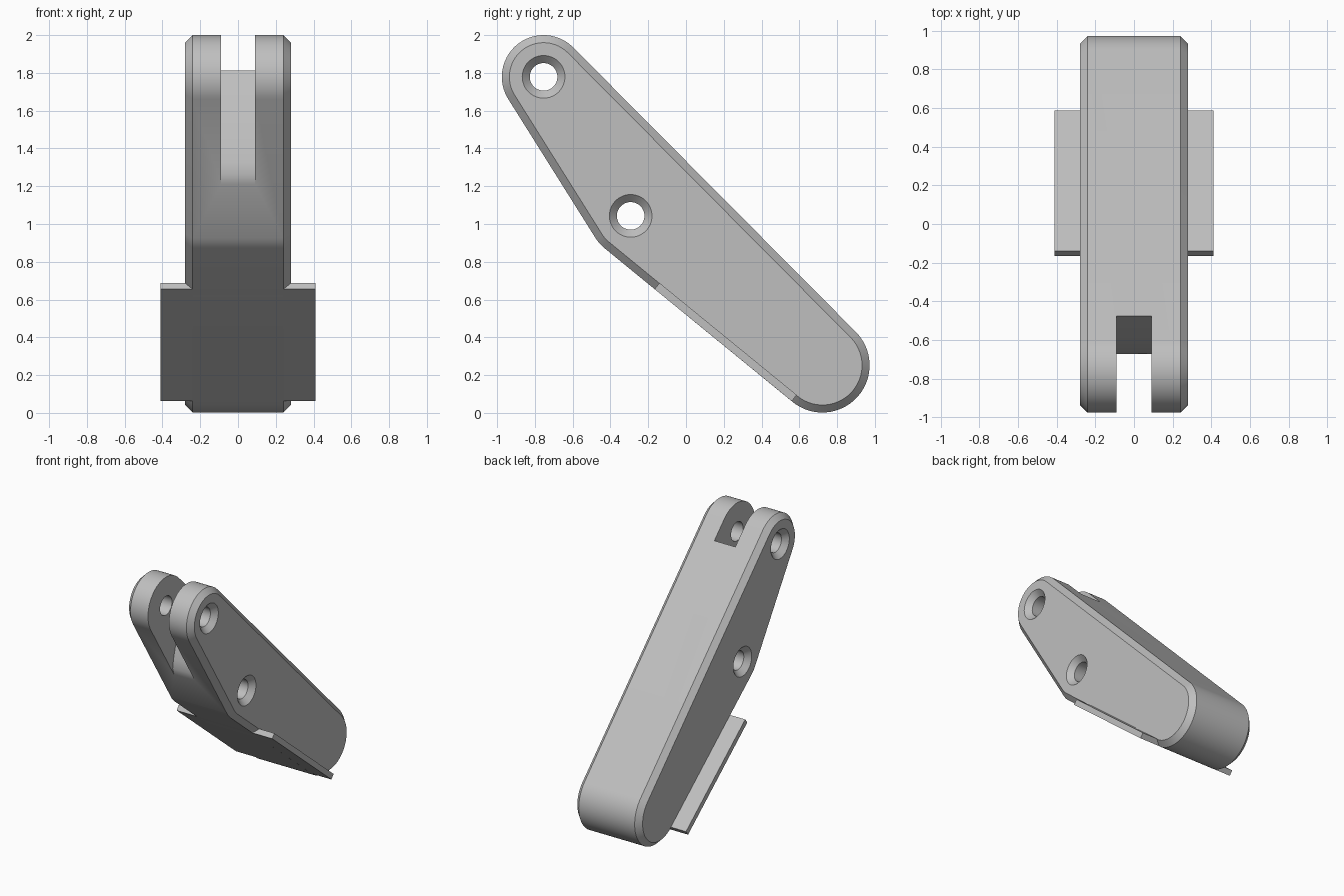
import bpy, bmesh, math
from mathutils import Vector

old = bpy.data.objects.get("Cube")
if old:
    bpy.data.objects.remove(old, do_unlink=True)

grey = bpy.data.materials.new("plain grey")
grey.use_nodes = True
COLOUR = (0.52, 0.52, 0.52, 1)
grey.diffuse_color = COLOUR
grey.node_tree.nodes["Principled BSDF"].inputs["Base Color"].default_value = COLOUR

# Pin centres and rounding radii in the (y, z) plane, clockwise from the right side
TOP, MID, FOOT = Vector((-0.754, 1.779)), Vector((-0.293, 1.043)), Vector((0.722, 0.252))
LOBES = [(TOP, 0.221), (FOOT, 0.25), (MID, 0.22)]
HALF, CHAMFER = 0.28, 0.04


def rounded_outline(lobes, inset=0.0, step=math.radians(5)):
    """Outline wrapped around circles: an arc on each, tangent lines between."""
    n = len(lobes)
    normals = []
    for i, (c, r) in enumerate(lobes):
        c2, r2 = lobes[(i + 1) % n]
        d = c2 - c
        normals.append(math.atan2(d.y, d.x) + math.acos((r - r2) / d.length))
    points = []
    for i, (c, r) in enumerate(lobes):
        start = normals[i - 1]
        sweep = (start - normals[i]) % math.tau
        count = max(4, round(sweep / step))
        for k in range(count + 1):
            a = start - sweep * k / count
            points.append(c + (r - inset) * Vector((math.cos(a), math.sin(a))))
    return points


def circle(centre, radius, sides=48):
    return [centre + radius * Vector((math.cos(-a), math.sin(-a)))
            for a in (math.tau * k / sides for k in range(sides))]


def loft(name, sections):
    """Solid through matching (x, outline) sections, capped at both ends."""
    bm = bmesh.new()
    rings = [[bm.verts.new((x, *p)) for p in pts] for x, pts in sections]
    for a, b in zip(rings, rings[1:]):
        for i in range(len(a)):
            bm.faces.new((a[i - 1], a[i], b[i], b[i - 1]))
    bm.faces.new(rings[0])
    bm.faces.new(rings[-1][::-1])
    bmesh.ops.recalc_face_normals(bm, faces=bm.faces)
    mesh = bpy.data.meshes.new(name)
    bm.to_mesh(mesh)
    bm.free()
    obj = bpy.data.objects.new(name, mesh)
    bpy.context.collection.objects.link(obj)
    mesh.materials.append(grey)
    return obj


def cut(obj, cutter):
    mod = obj.modifiers.new("cut", 'BOOLEAN')
    mod.operation = 'DIFFERENCE'
    mod.solver = 'EXACT'
    mod.object = cutter
    bpy.context.view_layer.objects.active = obj
    bpy.ops.object.modifier_apply(modifier=mod.name)
    bpy.data.objects.remove(cutter, do_unlink=True)


def smooth(obj):
    bpy.ops.object.select_all(action='DESELECT')
    obj.select_set(True)
    bpy.context.view_layer.objects.active = obj
    bpy.ops.object.shade_smooth_by_angle(angle=math.radians(25))


# Arm body with chamfered rims
full, small = rounded_outline(LOBES), rounded_outline(LOBES, CHAMFER)
body = loft("arm_body", [(-HALF, small), (CHAMFER - HALF, full),
                         (HALF - CHAMFER, full), (HALF, small)])

# Fork slot with a gently bowed floor
slot = [Vector(p) for p in ((-1.2, 2.2), (-0.35, 2.2), (-0.42, 1.93), (-0.475, 1.815),
                            (-0.535, 1.69), (-0.59, 1.56), (-0.635, 1.43), (-0.662, 1.33),
                            (-0.672, 1.26), (-0.652, 1.19), (-0.7, 1.1), (-1.2, 1.1))]
cut(body, loft("slot_cutter", [(-0.09, slot), (0.09, slot)]))

# Countersunk pin holes
for centre in (TOP, MID):
    bore = [(HALF + 0.02, 0.133), (HALF - 0.04, 0.073)]
    profile = [(-x, r) for x, r in bore] + bore[::-1]
    cut(body, loft("hole_cutter", [(x, circle(centre, r)) for x, r in profile]))
smooth(body)

# Flat plate lying along the lower front face
along = (FOOT - MID).normalized()
inward = Vector((-along.y, along.x))
upper, lower = Vector((-0.166, 0.655)), Vector((0.56, 0.062))
plate_side = [upper, upper + inward * 0.042, lower + inward * 0.042, lower]
loft("base_plate", [(-0.41, plate_side), (0.41, plate_side)])
